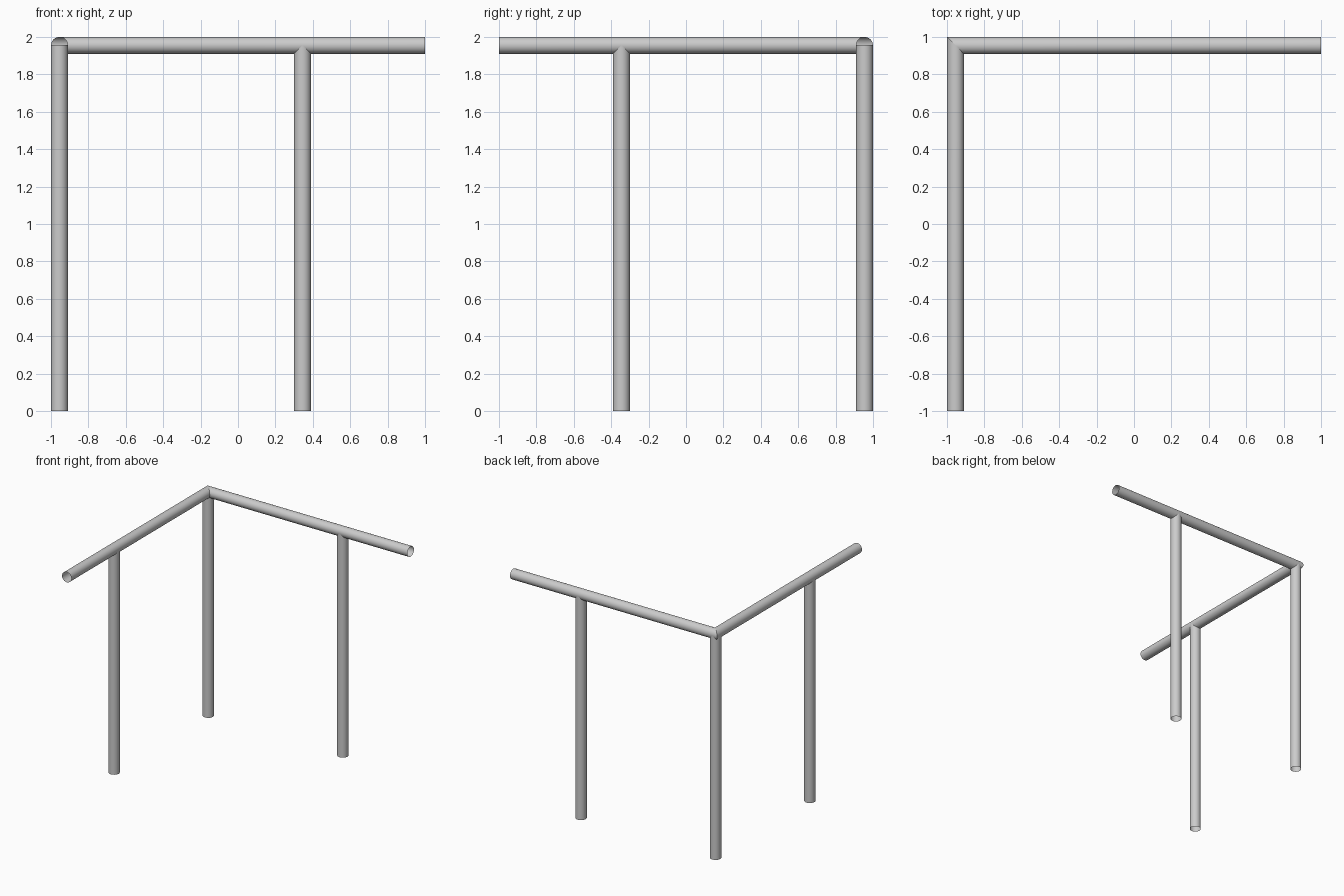
import bpy, bmesh, math

if "Cube" in bpy.data.objects:
    bpy.data.objects.remove(bpy.data.objects["Cube"])

R = 0.045          # tube radius
C = 1 - R          # offset of the tube axes from the outer corner
TOP = 2 - R        # height of the rail axis
N = 32

def tube(name, rings):
    """Open-ended smooth tube skinned through rings of points."""
    bm = bmesh.new()
    loops = [[bm.verts.new(p) for p in ring] for ring in rings]
    for a, b in zip(loops, loops[1:]):
        for i in range(N):
            j = (i + 1) % N
            bm.faces.new((a[i], a[j], b[j], b[i]))
    bmesh.ops.recalc_face_normals(bm, faces=bm.faces)
    me = bpy.data.meshes.new(name)
    bm.to_mesh(me)
    bm.free()
    ob = bpy.data.objects.new(name, me)
    bpy.context.collection.objects.link(ob)
    bpy.ops.object.select_all(action='DESELECT')
    ob.select_set(True)
    bpy.context.view_layer.objects.active = ob
    bpy.ops.object.shade_smooth_by_angle(angle=math.radians(30))
    return ob

circle = [(R * math.cos(2 * math.pi * i / N), R * math.sin(2 * math.pi * i / N))
          for i in range(N)]

# Two top rails meeting in a mitred corner
mitre = [(-C - u, C + u, TOP + v) for u, v in circle]
tube("side_rail", [[(-C - u, -1, TOP + v) for u, v in circle], mitre])
tube("back_rail", [mitre, [(1, C + u, TOP + v) for u, v in circle]])

# Posts running up to the rail axis
for name, x, y in (("corner_post", -C, C),
                   ("side_post", -C, -0.345),
                   ("back_post", 0.345, C)):
    tube(name, [[(x + u, y + v, z) for u, v in circle] for z in (0, TOP + 0.003)])
